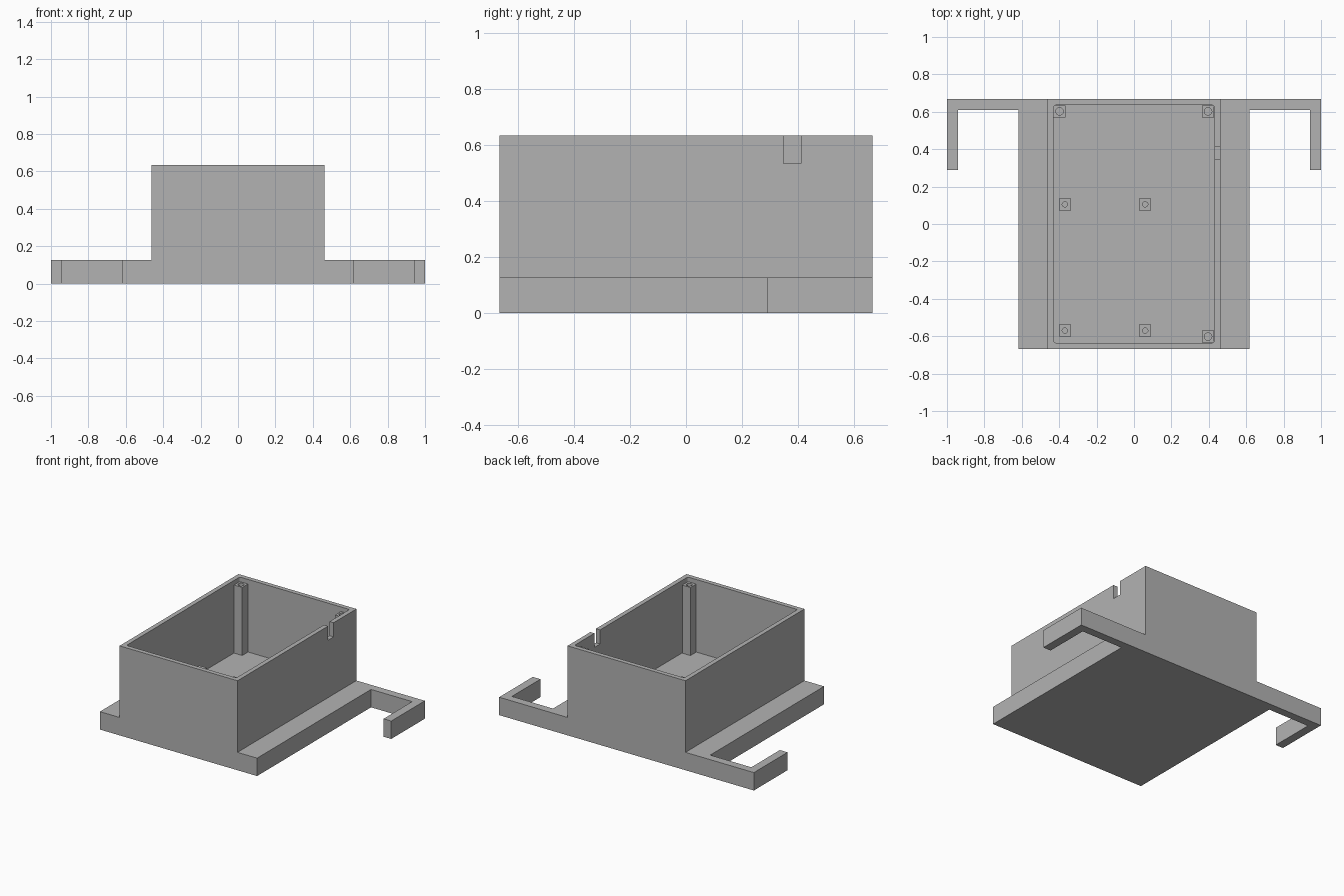
import bpy, bmesh
from mathutils import Vector

if "Cube" in bpy.data.objects:
    bpy.data.objects.remove(bpy.data.objects["Cube"])

grey = bpy.data.materials.new("plain grey")
grey.diffuse_color = (0.45, 0.45, 0.45, 1)
grey.use_nodes = True
grey.node_tree.nodes["Principled BSDF"].inputs["Base Color"].default_value = grey.diffuse_color

BASE_H, TOP, FLOOR = 0.127, 0.635, 0.12


def prism(name, outline, z0, z1):
    """Extrude a flat outline from z0 to z1."""
    bm = bmesh.new()
    face = bm.faces.new([bm.verts.new((x, y, z0)) for x, y in outline])
    ext = bmesh.ops.extrude_face_region(bm, geom=[face])
    moved = [g for g in ext["geom"] if isinstance(g, bmesh.types.BMVert)]
    bmesh.ops.translate(bm, vec=Vector((0, 0, z1 - z0)), verts=moved)
    bmesh.ops.recalc_face_normals(bm, faces=bm.faces)
    mesh = bpy.data.meshes.new(name)
    bm.to_mesh(mesh)
    bm.free()
    mesh.materials.append(grey)
    obj = bpy.data.objects.new(name, mesh)
    bpy.context.collection.objects.link(obj)
    return obj


def block(name, x0, x1, y0, y1, z0, z1):
    return prism(name, [(x0, y0), (x1, y0), (x1, y1), (x0, y1)], z0, z1)


def boolean(target, tool, operation):
    """Combine target with tool, then discard the tool."""
    mod = target.modifiers.new(operation.lower(), "BOOLEAN")
    mod.operation, mod.solver, mod.object = operation, "EXACT", tool
    bpy.context.view_layer.objects.active = target
    bpy.ops.object.modifier_apply(modifier=mod.name)
    bpy.data.objects.remove(tool, do_unlink=True)


# Base plate with a hooked arm on each side at the back
half = [(0.617, -0.667), (0.617, 0.61), (0.94, 0.61), (0.94, 0.29),
        (1, 0.29), (1, 0.667)]
outline = half + [(-x, y) for x, y in reversed(half)]
enclosure = prism("enclosure", outline, 0, BASE_H)

# Tall open box
boolean(enclosure, block("box", -0.463, 0.463, -0.667, 0.667, 0, TOP), "UNION")

# Inner cavity with slightly rounded upright corners
cavity = block("cavity", -0.431, 0.431, -0.635, 0.635, FLOOR, TOP + 0.1)
bm = bmesh.new()
bm.from_mesh(cavity.data)
upright = [e for e in bm.edges if abs(e.verts[0].co.z - e.verts[1].co.z) > 0.1]
bmesh.ops.bevel(bm, geom=upright, offset=0.012, segments=3, profile=0.5,
                affect="EDGES")
bm.to_mesh(cavity.data)
bm.free()
boolean(enclosure, cavity, "DIFFERENCE")

# Cable notch in the right wall
boolean(enclosure, block("notch", 0.4, 0.5, 0.348, 0.411, 0.535, TOP + 0.1),
        "DIFFERENCE")


def post(name, x, y, top, radius, depth):
    """Square post with a round screw hole in its top."""
    s = 0.032
    obj = block(name, x - s, x + s, y - s, y + s, FLOOR - 0.01, top)
    bpy.ops.mesh.primitive_cylinder_add(vertices=24, radius=radius,
                                        depth=2 * depth, location=(x, y, top))
    hole = bpy.context.object
    hole.data.materials.append(grey)
    boolean(obj, hole, "DIFFERENCE")


# Lid posts in three corners
for i, (x, y) in enumerate([(-0.398, 0.602), (0.396, 0.602), (0.396, -0.602)]):
    post(f"lid_post_{i + 1}", x, y, 0.603, 0.02, 0.16)

# Short board standoffs on the floor
for x in (-0.37, 0.06):
    for y in (-0.57, 0.105):
        post("board_standoff", x, y, 0.205, 0.014, 0.07)
